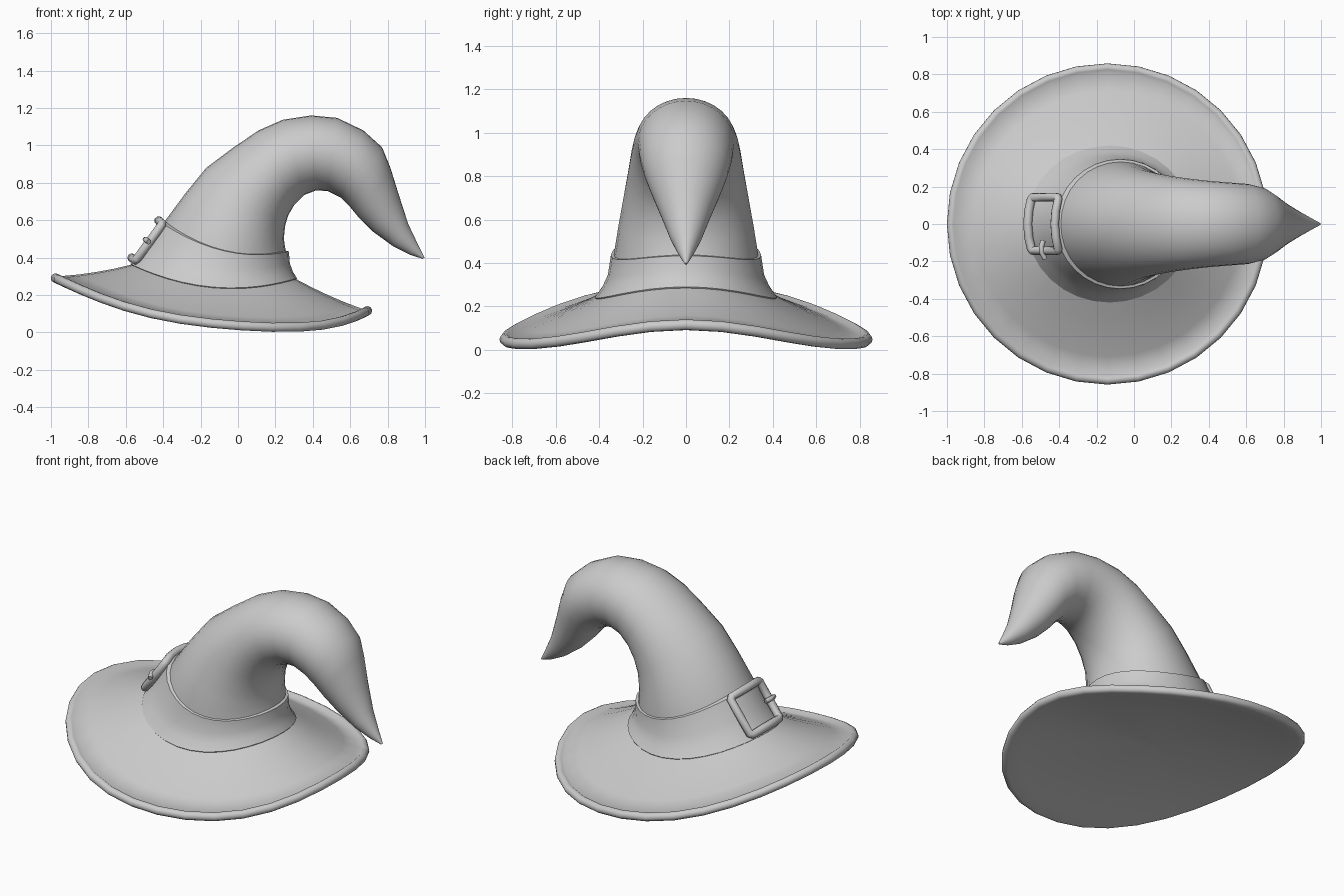
import bpy, bmesh
from math import sin, cos, pi
from mathutils import Vector

if "Cube" in bpy.data.objects:
    bpy.data.objects.remove(bpy.data.objects["Cube"])

N = 32
CX, R, TUBE = -0.142, 0.834, 0.025


def loft(name, rings, cap_start=False, cap_end=False, angle=40):
    """Skin a list of closed rings into one smooth object."""
    bm = bmesh.new()
    vs = [[bm.verts.new(p) for p in ring] for ring in rings]
    for a, b in zip(vs, vs[1:]):
        n = len(a)
        for i in range(n):
            j = (i + 1) % n
            bm.faces.new((a[i], a[j], b[j], b[i]))
    if cap_start:
        bm.faces.new(vs[0])
    if cap_end:
        bm.faces.new(vs[-1])
    bmesh.ops.recalc_face_normals(bm, faces=bm.faces)
    me = bpy.data.meshes.new(name)
    bm.to_mesh(me)
    bm.free()
    ob = bpy.data.objects.new(name, me)
    bpy.context.collection.objects.link(ob)
    bpy.context.view_layer.objects.active = ob
    ob.select_set(True)
    bpy.ops.object.shade_smooth_by_angle(angle=angle * pi / 180)
    ob.select_set(False)
    return ob


def section(xl, zl, xr, zr, w, dip=0.0):
    """Oval ring spanning two silhouette points, half width w, sides dipped."""
    out = []
    for i in range(N):
        t = 2 * pi * i / N
        c, s = cos(t), sin(t)
        out.append(Vector(((xl + xr) / 2 + (xr - xl) / 2 * c, w * s,
                           (zl + zr) / 2 + (zr - zl) / 2 * c - dip * s * s)))
    return out


def rim_z(u):
    return 0.048 - 0.0875 * u + 0.155 * u * u - 0.06 * u * u * (1 - u * u) * (1 + u)


def rim_point(t, r=R, dz=0.0):
    return Vector((CX + r * cos(t), r * sin(t), rim_z(cos(t)) + dz))


def under_point(t, f):
    """Gently domed underside spanning the rim."""
    u, mid = cos(t), 0.178
    even, odd = (rim_z(u) + rim_z(-u)) / 2, (rim_z(u) - rim_z(-u)) / 2
    return Vector((CX + R * f * u, R * f * sin(t),
                   mid + (even - mid) * f * f + odd * f - TUBE))


angles = [2 * pi * i / N for i in range(N)]

# Brim: upper sheet from the band out, rolled edge, then the underside
base = section(-0.57, 0.362, 0.31, 0.285, 0.415, 0.085)
inner = [rim_point(t, R - 0.027, 0.01) for t in angles]
brim = [base]
for f in (0.25, 0.5, 0.75, 1.0):
    brim.append([a.lerp(b, f) - Vector((0, 0, 0.035 * f * (1 - f))) for a, b in zip(base, inner)])
for deg in (110, 80, 50, 20, -10, -40, -70):
    a = deg * pi / 180
    brim.append([rim_point(t, R + TUBE * cos(a), TUBE * sin(a)) for t in angles])
for f in (0.99, 0.9, 0.75, 0.6, 0.4, 0.2, 0.02):
    brim.append([under_point(t, f) for t in angles])
loft("brim", brim, cap_end=True, angle=70)

# Hat band: small lip on the brim, flared side, ledge on top
loft("band", [
    section(-0.56, 0.35, 0.302, 0.27, 0.407, 0.085),
    section(-0.576, 0.366, 0.315, 0.29, 0.42, 0.086),
    section(-0.53, 0.418, 0.293, 0.325, 0.386, 0.083),
    section(-0.485, 0.48, 0.277, 0.37, 0.36, 0.08),
    section(-0.418, 0.592, 0.272, 0.433, 0.346, 0.077),
    section(-0.39, 0.595, 0.255, 0.437, 0.325, 0.077)])

# Crown: oval sections along the drooping cone
profile = [
    (-0.43, 0.50, 0.265, 0.38, 0.335, .075), (-0.395, 0.59, 0.255, 0.435, 0.332, .07),
    (-0.28, 0.745, 0.245, 0.50, 0.31, .045), (-0.17, 0.88, 0.252, 0.57, 0.288, .025),
    (-0.03, 0.985, 0.268, 0.625, 0.27, .01), (0.11, 1.08, 0.30, 0.68, 0.255, 0),
    (0.24, 1.137, 0.355, 0.735, 0.242, 0), (0.39, 1.16, 0.42, 0.76, 0.23, 0),
    (0.53, 1.147, 0.48, 0.755, 0.222, 0), (0.67, 1.08, 0.55, 0.72, 0.214, 0),
    (0.77, 0.99, 0.60, 0.67, 0.194, 0), (0.815, 0.88, 0.645, 0.615, 0.163, 0),
    (0.86, 0.735, 0.72, 0.54, 0.118, 0), (0.91, 0.58, 0.83, 0.46, 0.072, 0),
    (0.96, 0.475, 0.92, 0.415, 0.034, 0), (0.998, 0.40, 0.988, 0.393, 0.006, 0)]
loft("crown", [section(*p) for p in profile], cap_start=True, cap_end=True, angle=60)

# Buckle: frame and prong laid on the band, bent around it
C, UP, OUT = Vector((-0.488, 0, 0.492)), Vector((0.59, 0, 0.81)), Vector((-0.81, 0, 0.59))


def on_band(y, s, lift=0.0):
    return C + UP * s + Vector((0, y, 0)) + OUT * (lift - 1.3 * y * y)


def tube(name, pts, radius, cyclic):
    cu = bpy.data.curves.new(name, 'CURVE')
    cu.dimensions = '3D'
    cu.bevel_depth, cu.bevel_resolution, cu.use_fill_caps = radius, 2, True
    sp = cu.splines.new('POLY')
    sp.points.add(len(pts) - 1)
    for p, q in zip(sp.points, pts):
        p.co = (*q, 1)
    sp.use_cyclic_u = cyclic
    bpy.context.collection.objects.link(bpy.data.objects.new(name, cu))


W, H, B = 0.143, 0.122, 0.012
half = [(W, -H + B), (W, 0), (W, H - B), (W - B, H), (0.07, H), (0, H), (-0.07, H), (-W + B, H)]
loop = half + [(-y, -s) for y, s in half]
tube("buckle_frame", [on_band(y, s, 0.01) for y, s in loop], 0.024, True)
tube("buckle_prong", [on_band(-0.09, 0, 0.008), on_band(-0.12, 0, 0.028),
                      on_band(-0.15, 0, 0.036), on_band(-0.185, 0, 0.03)], 0.014, False)
